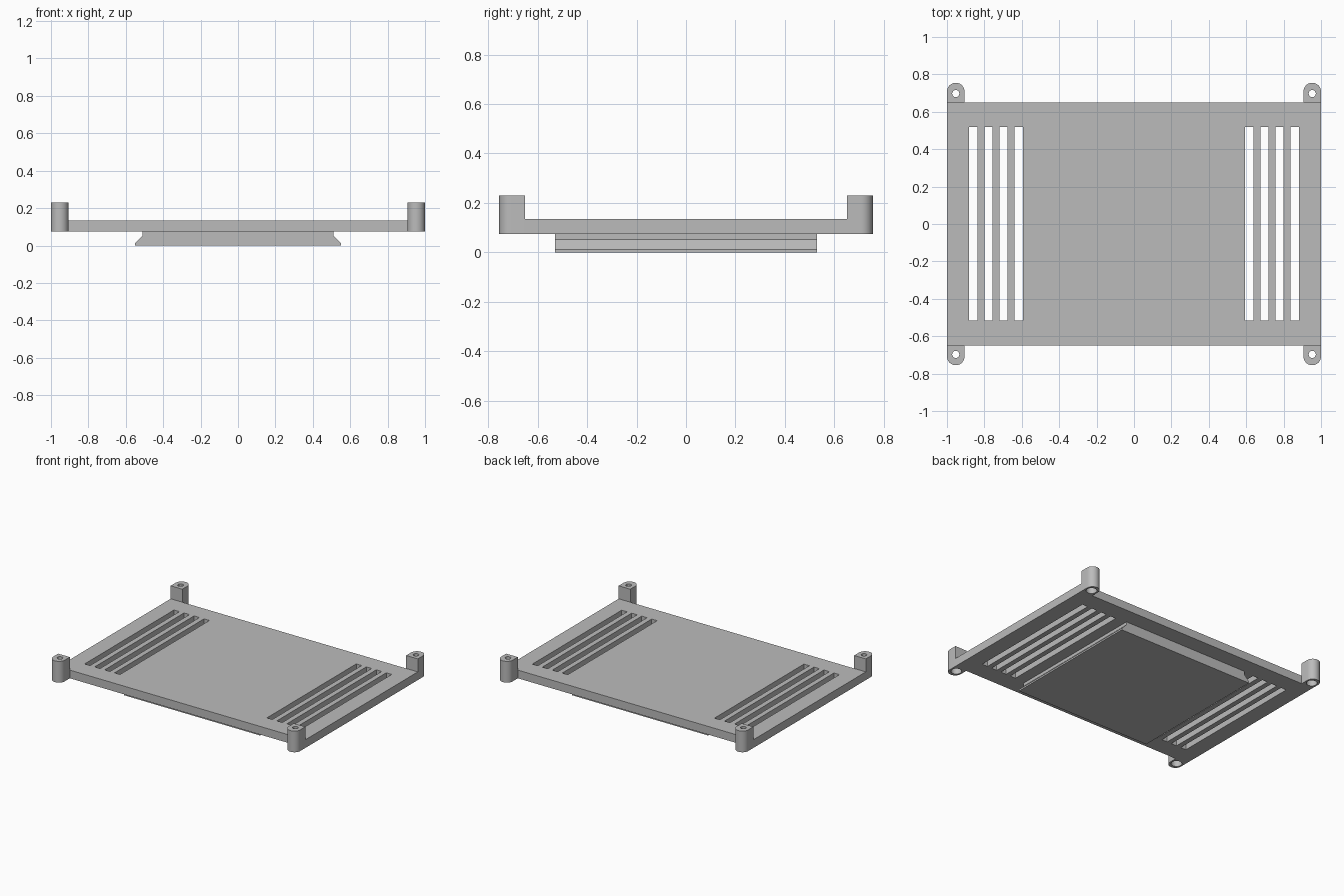
import bpy, bmesh, math
from mathutils import Vector

if "Cube" in bpy.data.objects:
    bpy.data.objects.remove(bpy.data.objects["Cube"], do_unlink=True)

grey = bpy.data.materials.new("light_grey")
grey.use_nodes = True
COLOUR = (0.5, 0.5, 0.5, 1)
grey.diffuse_color = COLOUR
grey.node_tree.nodes["Principled BSDF"].inputs["Base Color"].default_value = COLOUR

PLATE_Z, PLATE_TOP, POST_TOP = 0.075, 0.135, 0.23
HALF_DEPTH = 0.65


def add_prism(bm, profile, sweep):
    """Extrude a closed profile of 3D points along the sweep vector."""
    face = bm.faces.new([bm.verts.new(p) for p in profile])
    new = bmesh.ops.extrude_face_region(bm, geom=[face])["geom"]
    verts = [v for v in new if isinstance(v, bmesh.types.BMVert)]
    bmesh.ops.translate(bm, verts=verts, vec=Vector(sweep))


def add_box(bm, x0, x1, y0, y1, z0, z1):
    add_prism(bm, [(x0, y0, z0), (x1, y0, z0), (x1, y1, z0), (x0, y1, z0)], (0, 0, z1 - z0))


def add_cylinder(bm, x, y, radius, z0, z1, sides=32):
    ring = [(x + radius * math.cos(math.tau * i / sides),
             y + radius * math.sin(math.tau * i / sides), z0) for i in range(sides)]
    add_prism(bm, ring, (0, 0, z1 - z0))


def make_object(name, bm):
    bmesh.ops.recalc_face_normals(bm, faces=bm.faces)
    mesh = bpy.data.meshes.new(name)
    bm.to_mesh(mesh)
    bm.free()
    mesh.materials.append(grey)
    obj = bpy.data.objects.new(name, mesh)
    bpy.context.collection.objects.link(obj)
    return obj


def activate(obj):
    bpy.ops.object.select_all(action="DESELECT")
    obj.select_set(True)
    bpy.context.view_layer.objects.active = obj


def cut(obj, cutter):
    """Subtract the cutter and discard it."""
    mod = obj.modifiers.new("cut", "BOOLEAN")
    mod.operation, mod.solver, mod.object = "DIFFERENCE", "EXACT", cutter
    activate(obj)
    bpy.ops.object.modifier_apply(modifier=mod.name)
    bpy.data.objects.remove(cutter, do_unlink=True)


# Base plate with four vent slots at each end
bm = bmesh.new()
add_box(bm, -1, 1, -HALF_DEPTH, HALF_DEPTH, PLATE_Z, PLATE_TOP)
plate = make_object("base_plate", bm)
bm = bmesh.new()
for side in (-1, 1):
    for i in range(4):
        x = side * (0.616 + 0.081 * i)
        add_box(bm, x - 0.022, x + 0.022, -0.515, 0.519, 0, 0.2)
cut(plate, make_object("slot_cutter", bm))

# Dovetail mounting rail below the plate
half = [(0.51, PLATE_Z), (0.51, 0.052), (0.55, 0.012), (0.55, 0)]
profile = half + [(-x, z) for x, z in reversed(half)]
bm = bmesh.new()
add_prism(bm, [(x, -0.53, z) for x, z in profile], (0, 1.06, 0))
make_object("dovetail_rail", bm)

# Corner posts with a screw hole and a wider recess from below
RADIUS = 0.047
for sx, x_name in ((-1, "right"), (1, "left")):
    for sy, y_name in ((-1, "front"), (1, "back")):
        x = sx * (1 - RADIUS)
        bm = bmesh.new()
        arc = [(x + RADIUS * math.cos(math.pi * i / 20),
                sy * (0.755 - RADIUS + RADIUS * math.sin(math.pi * i / 20)), PLATE_Z)
               for i in range(21)]
        ends = [(x - RADIUS, sy * HALF_DEPTH, PLATE_Z), (x + RADIUS, sy * HALF_DEPTH, PLATE_Z)]
        add_prism(bm, arc + ends, (0, 0, POST_TOP - PLATE_Z))
        post = make_object(f"{y_name}_{x_name}_post", bm)
        for radius, top in ((0.036, 0.165), (0.019, 0.3)):
            bm = bmesh.new()
            add_cylinder(bm, x, sy * 0.697, radius, 0, top)
            cut(post, make_object("hole_cutter", bm))
        activate(post)
        bpy.ops.object.shade_smooth_by_angle(angle=math.radians(30))
